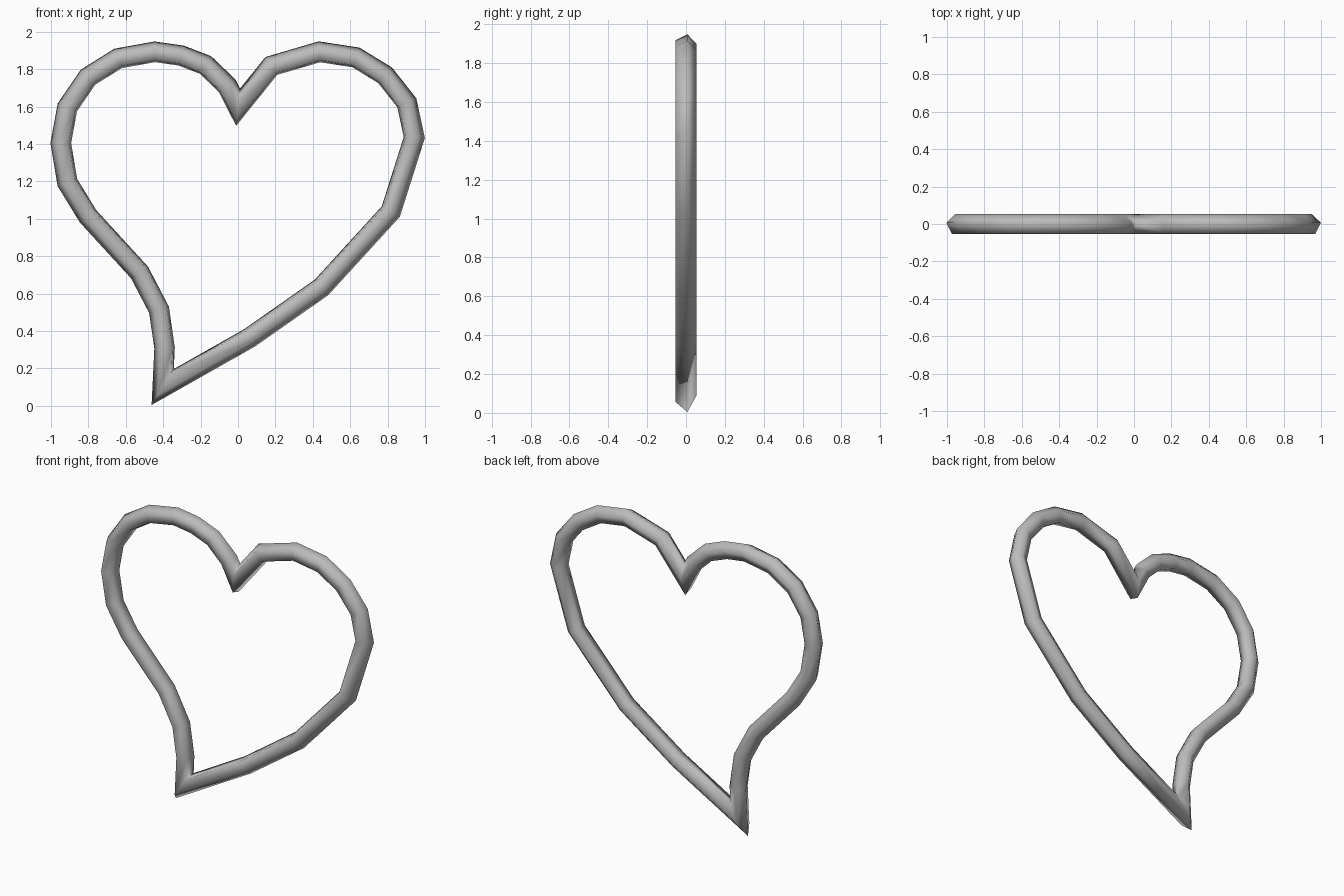
import bpy
import bmesh
from math import sin, cos, radians
from mathutils import Vector

cube = bpy.data.objects.get("Cube")
if cube:
    bpy.data.objects.remove(cube, do_unlink=True)

# Flat grey metal
grey = bpy.data.materials.new("grey metal")
grey.use_nodes = True
colour = (0.5, 0.5, 0.5, 1)
grey.diffuse_color = colour
grey.node_tree.nodes["Principled BSDF"].inputs["Base Color"].default_value = colour

# Heart centreline in x, z: left lobe, bottom tip, right lobe, notch
PATH = [Vector(p) for p in (
    (-.445, 1.89), (-.64, 1.855), (-.80, 1.755), (-.91, 1.595), (-.945, 1.405),
    (-.91, 1.195), (-.80, 1.015), (-.525, .715), (-.42, .515), (-.39, .31),
    (-.40, .105), (.06, .365), (.445, .635), (.815, 1.04), (.94, 1.435),
    (.90, 1.62), (.785, 1.765), (.63, 1.86), (.435, 1.89), (.18, 1.815),
    (0, 1.592), (-.06, 1.71), (-.175, 1.82), (-.305, 1.87))]
RADIUS = 0.058
SIDES = 5
TWIST = radians(10)


def outward(a, b):
    """Outward normal of a path segment."""
    d = (b - a).normalized()
    return Vector((d.y, -d.x))


# Five-sided wire swept along the closed path with mitred corners
bm = bmesh.new()
rings = []
count = len(PATH)
for i, p in enumerate(PATH):
    n1 = outward(PATH[i - 1], p)
    n2 = outward(p, PATH[(i + 1) % count])
    miter = (n1 + n2) / (1 + n1.dot(n2))
    ring = []
    for k in range(SIDES):
        angle = TWIST + radians(360) * k / SIDES
        q = p + miter * RADIUS * cos(angle)
        ring.append(bm.verts.new((q.x, RADIUS * sin(angle) - .003, q.y)))
    rings.append(ring)

for i, ring in enumerate(rings):
    after = rings[(i + 1) % count]
    for k in range(SIDES):
        j = (k + 1) % SIDES
        bm.faces.new((ring[k], ring[j], after[j], after[k])).smooth = True
bmesh.ops.recalc_face_normals(bm, faces=bm.faces)

mesh = bpy.data.meshes.new("heart_outline")
bm.to_mesh(mesh)
bm.free()
mesh.materials.append(grey)
bpy.context.collection.objects.link(bpy.data.objects.new("heart_outline", mesh))
